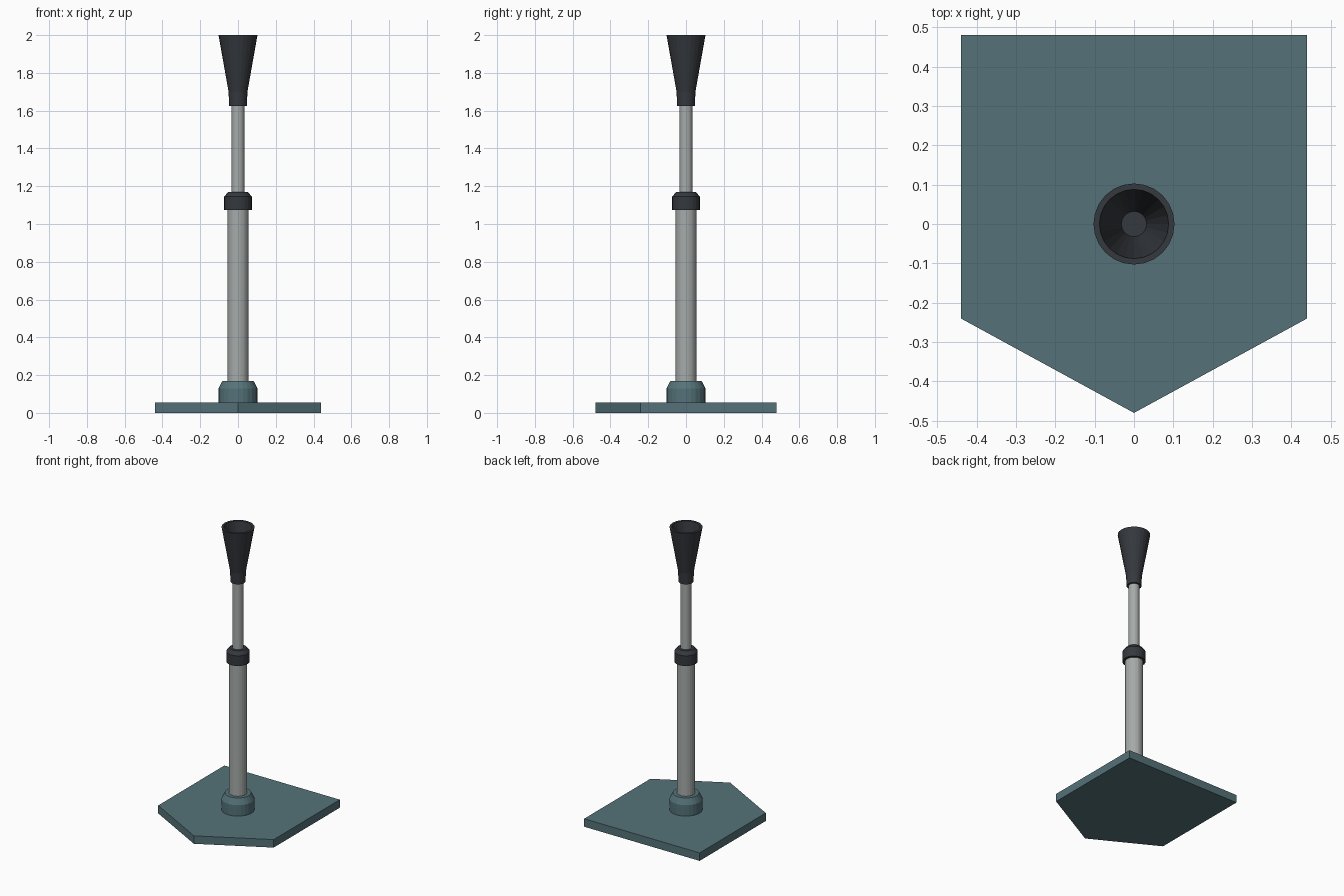
import bpy, bmesh, math

if "Cube" in bpy.data.objects:
    bpy.data.objects.remove(bpy.data.objects["Cube"])

SIDES = 24

def material(name, rgb):
    m = bpy.data.materials.new(name)
    m.diffuse_color = (*rgb, 1)
    m.use_nodes = True
    m.node_tree.nodes["Principled BSDF"].inputs["Base Color"].default_value = m.diffuse_color
    return m

teal = material("teal_rubber", (0.09, 0.17, 0.19))
metal = material("pale_metal", (0.38, 0.41, 0.40))
black = material("black_rubber", (0.035, 0.04, 0.047))

def finish(name, bm, mat):
    bmesh.ops.recalc_face_normals(bm, faces=bm.faces)
    me = bpy.data.meshes.new(name)
    bm.to_mesh(me)
    bm.free()
    me.materials.append(mat)
    ob = bpy.data.objects.new(name, me)
    bpy.context.collection.objects.link(ob)
    return ob

def lathe(name, profile, mat):
    """Closed solid of revolution from (radius, z) points, capped at both ends."""
    bm = bmesh.new()
    rings = [[bm.verts.new((r * math.cos(a), r * math.sin(a), z))
              for a in (2 * math.pi * i / SIDES for i in range(SIDES))]
             for r, z in profile]
    for lo, hi in zip(rings, rings[1:]):
        for i in range(SIDES):
            j = (i + 1) % SIDES
            bm.faces.new((lo[i], lo[j], hi[j], hi[i]))
    bm.faces.new(rings[0])
    bm.faces.new(rings[-1])
    return finish(name, bm, mat)

# Five-sided base plate with its point toward the front
bm = bmesh.new()
outline = [(-0.44, 0.48), (-0.44, -0.24), (0, -0.48), (0.44, -0.24), (0.44, 0.48)]
base = bm.faces.new([bm.verts.new((x, y, 0)) for x, y in outline])
ext = bmesh.ops.extrude_face_region(bm, geom=[base], use_keep_orig=True)
bmesh.ops.translate(bm, vec=(0, 0, 0.055),
                    verts=[v for v in ext["geom"] if isinstance(v, bmesh.types.BMVert)])
finish("base_plate", bm, teal)

# Socket on the plate
lathe("base_socket", [(0.103, 0.05), (0.103, 0.13), (0.082, 0.17), (0.05, 0.17)], teal)

# Telescoping tubes
lathe("lower_tube", [(0.056, 0.06), (0.056, 1.10)], metal)
lathe("upper_tube", [(0.035, 1.05), (0.035, 1.66)], metal)

# Height clamp
lathe("clamp_collar", [(0.073, 1.075), (0.073, 1.145), (0.052, 1.17)], black)

# Hollow flared cup: outside up, over the rim, inside down to the floor
lathe("ball_cup", [(0.047, 1.625), (0.05, 1.70), (0.103, 2.0),
                   (0.088, 2.0), (0.032, 1.70)], black)
